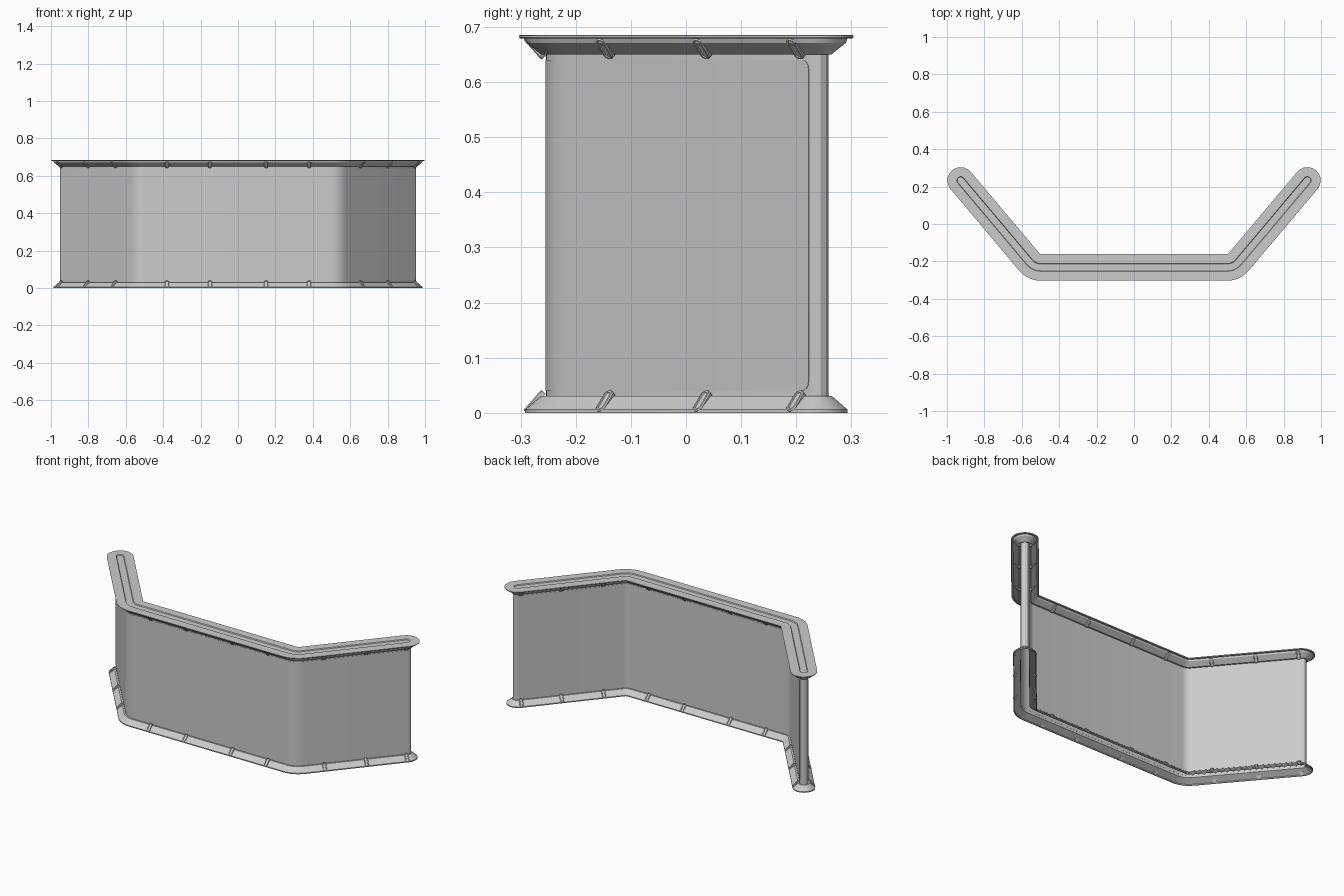
import bpy, bmesh
from math import sin, cos, pi, atan2, tan, sqrt, radians
from mathutils import Vector

if "Cube" in bpy.data.objects:
    bpy.data.objects.remove(bpy.data.objects["Cube"])

H = 0.685
CORNER, END, R = Vector((0.535, -0.232)), Vector((0.927, 0.233)), 0.078
ARM = END - CORNER
A = atan2(ARM.y, ARM.x)
DIR = ARM.normalized()


def half_path(end_steps=(), ext=0.0):
    """Centre line of the right half: (point, outward normal) pairs."""
    c = Vector((CORNER.x - R * tan(A / 2), CORNER.y + R))
    pts = []
    for i in range(7):
        n = Vector((sin(A * i / 6), -cos(A * i / 6)))
        pts.append((c + n * R, n))
    n = Vector((sin(A), -cos(A)))
    for d in tuple(end_steps) + (0,):
        pts.append((END + DIR * (ext - d), n))
    return pts


def mirrored(half):
    return [(Vector((-p.x, p.y)), Vector((-n.x, n.y))) for p, n in reversed(half)] + half


def outline(hw, segs, ext):
    """Closed round-ended outline at a given half width."""
    path = mirrored(half_path((), ext))
    end = END + DIR * ext
    pts = [p + n * hw for p, n in path]
    arc = [A - pi / 2 + pi * i / segs for i in range(1, segs)]
    pts += [end + Vector((cos(t), sin(t))) * hw for t in arc]
    pts += [p - n * hw for p, n in reversed(path)]
    pts += [Vector((-end.x - cos(t) * hw, end.y + sin(t) * hw)) for t in reversed(arc)]
    return pts


def finish(name, bm):
    me = bpy.data.meshes.new(name)
    bm.to_mesh(me)
    bm.free()
    ob = bpy.data.objects.new(name, me)
    bpy.context.collection.objects.link(ob)
    bpy.context.view_layer.objects.active = ob
    ob.select_set(True)
    bpy.ops.object.shade_smooth_by_angle(angle=radians(25))
    ob.select_set(False)


def bridge(bm, rings):
    for a, b in zip(rings, rings[1:]):
        for i in range(len(a)):
            j = (i + 1) % len(a)
            bm.faces.new((a[i], a[j], b[j], b[i]))


def loft(name, profile, segs=10, ext=0.0, cap=False):
    bm = bmesh.new()
    rings = [[bm.verts.new((p.x, p.y, z)) for p in outline(hw, segs, ext)]
             for hw, z in profile]
    bridge(bm, rings)
    if cap:  # strip of quads between the two sides, plus the round ends
        ring, n = rings[-1], len(half_path()) * 2
        last = 2 * n + segs - 2
        for i in range(n - 1):
            bm.faces.new((ring[i], ring[i + 1], ring[last - i - 1], ring[last - i]))
        bm.faces.new(ring[n - 1:n + segs])
        bm.faces.new(ring[last:] + ring[:1])
    finish(name, bm)


# hollow wall, open-bottomed base flange, and top flange with shallow groove
loft("wall", [(0.022, 0.027), (0.022, 0.652)], segs=6, ext=0.005)
loft("base_flange", [(0.022, 0.027), (0.055, 0.006), (0.055, 0), (0.06, 0),
                     (0.06, 0.006), (0.031, 0.031), (0.022, 0.031)])
loft("top_flange", [(0.022, 0.65), (0.031, 0.65), (0.057, 0.671), (0.06, 0.679),
                    (0.069, 0.679), (0.071, 0.681), (0.071, 0.684), (0.069, H),
                    (0.021, H), (0.018, H - 0.005)], cap=True)


# thin raised panels with rounded corners on both wall faces
def panel(name, side):
    r, z0, z1 = 0.016, 0.04, 0.64
    steps = (r, r * 0.6, r * 0.3, r * 0.08)
    path = mirrored(half_path(steps, 0.005))
    insets = [r - sqrt(r * r - (r - d) ** 2) for d in steps] + [r]
    k = len(insets)
    ins = insets[::-1] + [0] * (len(path) - 2 * k) + insets
    bm = bmesh.new()
    rings = []
    for hw in (0.0215, 0.0232):
        pts = [(p + n * hw * side, e) for (p, n), e in zip(path, ins)]
        ring = [bm.verts.new((p.x, p.y, z0 + e)) for p, e in pts]
        ring += [bm.verts.new((p.x, p.y, z1 - e)) for p, e in reversed(pts)]
        rings.append(ring)
    bridge(bm, rings)
    face, n = rings[1], len(path)
    for i in range(n - 1):
        bm.faces.new((face[i], face[i + 1], face[2 * n - 2 - i], face[2 * n - 1 - i]))
    if side < 0:
        bmesh.ops.reverse_faces(bm, faces=bm.faces[:])
    finish(name, bm)


panel("front_panel", 1)
panel("back_panel", -1)


# round-ended ribs lying across the flange slopes
def add_rib(bm, p, n, top):
    t = Vector((-n.y, n.x, 0))
    n3, up = Vector((n.x, n.y, 0)), Vector((0, 0, 1))
    run = (n3 * -0.032 + up * 0.036).normalized()
    out = (n3 * 0.036 + up * 0.032).normalized()
    mid = Vector((p.x, p.y, 0)) + n3 * 0.043 + up * 0.020
    rings = []
    for w, h in ((0.011, -0.006), (0.011, 0.003), (0.009, 0.005),
                 (0.006, 0.005), (0.005, 0.003)):
        ring = []
        for i in range(12):
            a = 2 * pi * (i + 0.5) / 12
            shift = 0.014 if sin(a) > 0 else -0.014
            v = mid + t * cos(a) * w + run * (sin(a) * w + shift) + out * h
            v.z = max(v.z, 0.0005)
            if top:
                v.z = H - 0.003 - v.z
            ring.append(bm.verts.new(v))
        rings.append(ring)
    bridge(bm, rings)
    bm.faces.new(rings[0][::-1])
    bm.faces.new(rings[-1])


for name, top in (("base_ribs", False), ("top_ribs", True)):
    bm = bmesh.new()
    spots = [(Vector((x, CORNER.y)), Vector((0, -1))) for x in (0.15, 0.38)]
    spots += [(CORNER + DIR * d, Vector((sin(A), -cos(A))))
              for d in (0.148, 0.378, 0.6)]
    for p, n in mirrored(spots):
        add_rib(bm, p, n, top)
        add_rib(bm, p, -n, top)
    bmesh.ops.recalc_face_normals(bm, faces=bm.faces[:])
    finish(name, bm)
